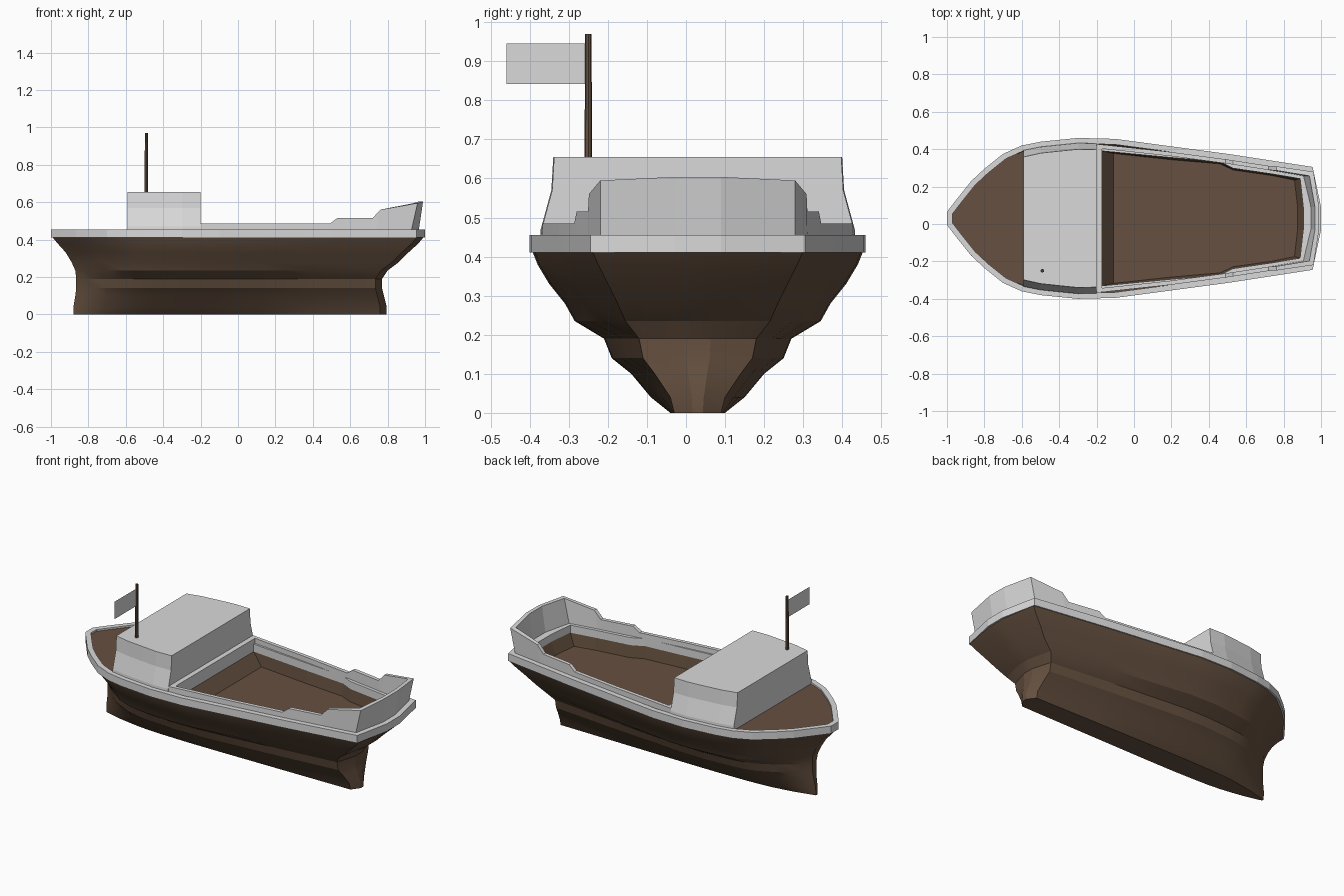
import bpy, bmesh, math
from mathutils import Vector

if "Cube" in bpy.data.objects:
    bpy.data.objects.remove(bpy.data.objects["Cube"])

CY = 0.03                      # centreline of the boat
RAIL_LOW, RAIL_TOP = 0.41, 0.455


def material(name, rgb):
    m = bpy.data.materials.new(name)
    m.use_nodes = True
    m.diffuse_color = (*rgb, 1)
    bsdf = m.node_tree.nodes["Principled BSDF"]
    bsdf.inputs["Base Color"].default_value = (*rgb, 1)
    bsdf.inputs["Roughness"].default_value = 0.8
    return m


BROWN = material("brown wood", (0.13, 0.08, 0.05))
WHITE = material("white paint", (0.70, 0.70, 0.70))


def finish(name, bm, mat, up=False):
    bmesh.ops.recalc_face_normals(bm, faces=bm.faces)
    if up and sum(f.normal.z * f.calc_area() for f in bm.faces) < 0:
        bmesh.ops.reverse_faces(bm, faces=bm.faces)
    me = bpy.data.meshes.new(name)
    bm.to_mesh(me)
    bm.free()
    me.materials.append(mat)
    ob = bpy.data.objects.new(name, me)
    bpy.context.collection.objects.link(ob)
    return ob


def loft(name, rows, mat, closed=True, wrap=False, caps=(), up=False):
    """Skin rows of points; caps lists the rows to fill, wrap joins last row to first."""
    bm = bmesh.new()
    vs = [[bm.verts.new((x, y + CY, z)) for x, y, z in row] for row in rows]
    n = len(rows[0])
    pairs = list(zip(vs, vs[1:])) + ([(vs[-1], vs[0])] if wrap else [])
    for a, b in pairs:
        for i in range(n if closed else n - 1):
            j = (i + 1) % n
            bm.faces.new((a[i], a[j], b[j], b[i]))
    for c in caps:
        bm.faces.new(vs[c])
    if wrap and not closed:
        for i in (0, n - 1):
            bm.faces.new([v[i] for v in vs])
    return finish(name, bm, mat, up)


def mirror(side):
    """Complete a half line of points with its mirror image."""
    return side + [(p[0], -p[1], *p[2:]) for p in reversed(side)]


def lerp_table(x, pts):
    for (x0, w0), (x1, w1) in zip(pts, pts[1:]):
        if x <= x1:
            break
    return w0 + (w1 - w0) * (x - x0) / (x1 - x0)


def at(loop, z):
    return [(x, y, z) for x, y in loop]


# Plan of the rail: half widths from bow to stern corner, then the stern
PLAN = [(-1, .035), (-.95, .10), (-.87, .20), (-.8, .265), (-.7, .345), (-.6, .39),
        (-.5, .41), (-.3, .43), (-.1, .425), (.2, .385), (.5, .345), (.955, .275)]
STERN = (1.0, .06)


def plan(inset):
    pts = [Vector(p) for p in mirror(PLAN + [STERN])]
    out = []
    for i, p in enumerate(pts):
        d0 = (p - pts[i - 1]).normalized()
        d1 = (pts[(i + 1) % len(pts)] - p).normalized()
        n = Vector((d0.y + d1.y, -d0.x - d1.x)) / (1 + d0.dot(d1))
        out.append(tuple(p + n * inset))
    return out


def half(x, inset):
    return lerp_table(x, plan(inset)[:len(PLAN)])


# Hull: height, bow x, stern x, greatest half width, stern half width
LEVELS = [(0, -.88, .795, .07, .06), (.04, -.88, .795, .12, .07),
          (.1, -.87, .78, .17, .11), (.14, -.865, .77, .22, .14),
          (.19, -.865, .77, .24, .15), (.235, -.87, .80, .315, .185),
          (.28, -.89, .86, .34, .205), (.33, -.92, .91, .38, .23),
          (.38, -.965, .965, .41, .255), (.41, -.99, .99, .422, .268)]
rows = []
for z, bow, stern, wide, end in LEVELS:
    side = []
    for x, w in PLAN:
        t = (x + 1) / 1.955
        if x <= -.3:
            y = wide * w / .43
        else:
            y = end + (wide - end) * (w - .275) / .155
        side.append((bow + t * (stern - .035 - bow), y, z))
    side.append((stern, end * .22, z))
    rows.append(mirror(side))
hull = loft("hull", rows, BROWN, caps=(0,))

# Rail around the hull
outer, inner = plan(0), plan(.03)
loft("rail", [at(outer, RAIL_LOW), at(outer, RAIL_TOP),
              at(inner, RAIL_TOP), at(inner, RAIL_LOW)], WHITE, wrap=True)

# Bow deck
deck = [p for p in plan(.028)[:len(PLAN)] if p[0] < -.62] + [(-.57, half(-.57, .028))]
loft("bow_deck", [at(mirror(deck), .445)], BROWN, closed=False, caps=(0,), up=True)

# Cabin, following the hull and leaning inwards
rows = [mirror([(x, half(x, d), z) for x in (-.59, -.5, -.4, -.3, -.2)])
        for z, d in ((.43, .025), (.47, .028), (.57, .055), (.655, .06))]
loft("cabin", rows, WHITE, caps=(0, 3))

# Bulwark with stepped top, raised around the stern
STEPS = [(-.2, .485), (.2, .485), (.49, .485), (.53, .515), (.72, .515),
         (.735, .56), (.925, .595)]


def bulwark_line(inset, top):
    side = []
    for x, h in STEPS:
        lean = (h - RAIL_TOP) * .25 if top and x > .72 else 0
        back = inset - .03 if x > .9 else 0
        side.append((x + lean - back, half(x, inset), h if top else .44))
    lean = .035 if top else 0
    side.append((.995 - inset + lean * .7, .06, .604 if top else .44))
    return mirror(side)


loft("bulwark", [bulwark_line(.03, False), bulwark_line(.03, True),
                 bulwark_line(.052, True), bulwark_line(.052, False)],
     WHITE, closed=False, wrap=True)

# Ledge inside the bulwark and the open hold
OPENING = [(-.17, .36), (.2, .325), (.46, .302), (.53, .268), (.72, .24), (.735, .238),
           (.888, .212), (.905, .06)]
ledge_out = [(x, half(x, .04)) for x, _ in OPENING[:-2]] + [(.915, .24), (.95, .06)]
loft("ledge", [at(mirror(ledge_out), RAIL_TOP), at(mirror(OPENING), RAIL_TOP),
               at(mirror(OPENING), RAIL_LOW - .01)], WHITE, closed=False, up=True)
floor = [(x + .06 if x < 0 else x - .03 * (x > .8), y * .965) for x, y in OPENING]
loft("hold", [at(mirror(OPENING), RAIL_LOW), at(mirror(floor), .34)], BROWN,
     caps=(1,), up=True)

# Beam between cabin and hold
w = half(-.18, .05)
beam = mirror([(-.205, w), (-.17, w)])
loft("cross_beam", [at(beam, .40), at(beam, .485)], WHITE, caps=(0, 1))

# Mast and flag
MX, MY = -.49, -.25
bm = bmesh.new()
bmesh.ops.create_cone(bm, cap_ends=True, segments=8, radius1=.01, radius2=.008, depth=.33)
bmesh.ops.translate(bm, verts=bm.verts, vec=(MX, MY, .805))
finish("mast", bm, BROWN)
y0, y1 = MY - .21 - CY, MY - CY
loft("flag", [[(MX, y0, .842), (MX, y1, .842)], [(MX, y0, .945), (MX, y1, .945)]],
     WHITE, closed=False)

# Soften the hull planking along its length
bpy.ops.object.select_all(action='DESELECT')
hull.select_set(True)
bpy.context.view_layer.objects.active = hull
bpy.ops.object.shade_smooth_by_angle(angle=math.radians(15))
